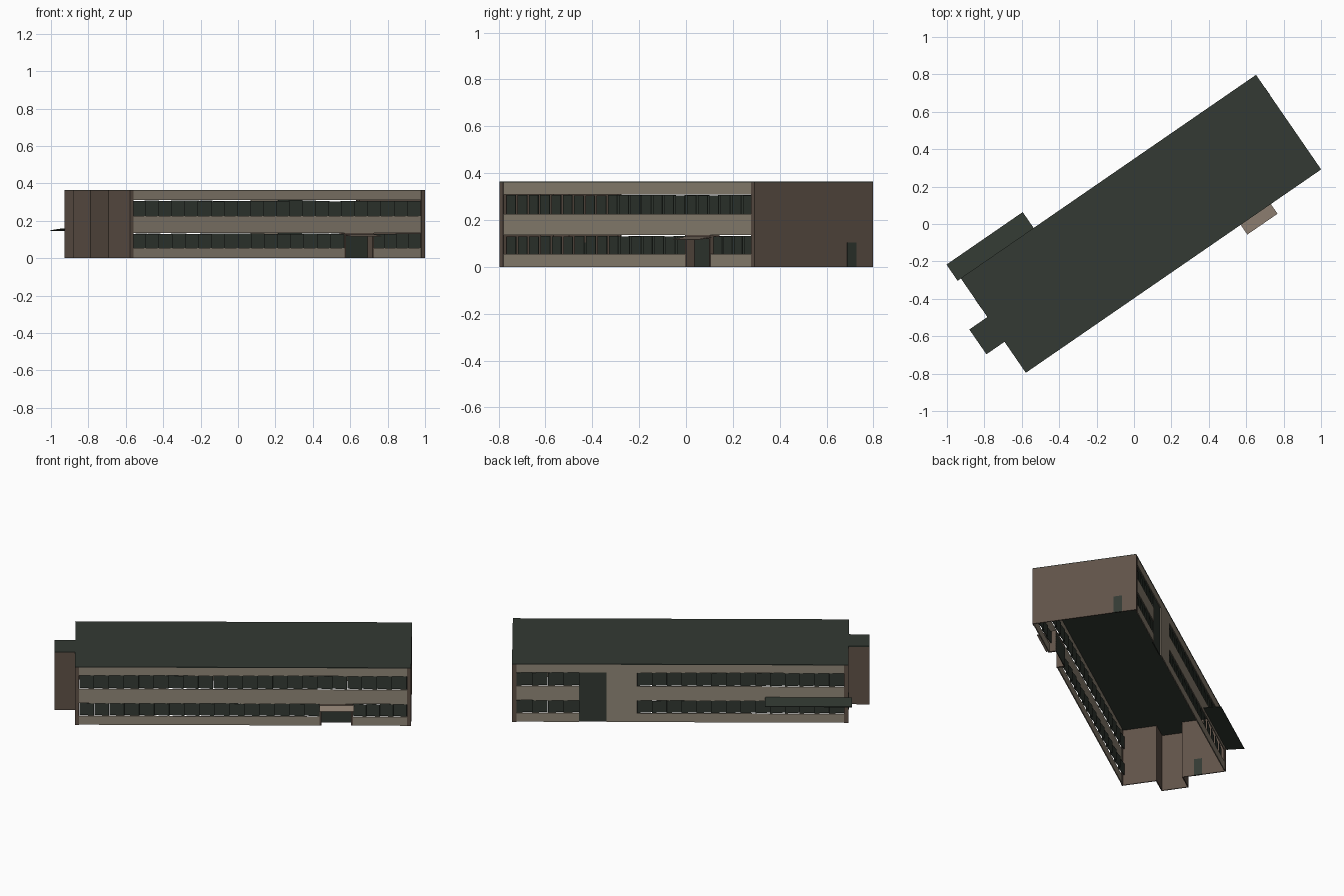
import bpy, bmesh, math, random
from mathutils import Matrix, Vector

random.seed(4)
cube = bpy.data.objects.get("Cube")
if cube:
    bpy.data.objects.remove(cube, do_unlink=True)


def material(name, rgb):
    m = bpy.data.materials.new(name)
    lin = [((c / 255 + 0.055) / 1.055) ** 2.4 for c in rgb]
    m.use_nodes = True
    m.diffuse_color = (*lin, 1)
    bsdf = m.node_tree.nodes["Principled BSDF"]
    bsdf.inputs["Base Color"].default_value = (*lin, 1)
    bsdf.inputs["Roughness"].default_value = 0.8
    return m


green = material("dark green", (51, 58, 51))
tan = material("tan wall", (147, 137, 121))
brown = material("brown wall", (96, 82, 72))
light = material("light tan", (150, 134, 120))

# The building is laid out along its own axes, then turned on the site
SITE = Matrix.Translation((0.037, 0.001, 0)) @ Matrix.Rotation(math.radians(34.55), 4, "Z")
L, W, H = 0.9585, 0.307, 0.365
PIER = 0.025
T = 0.006
FACE = W - 0.002
ROOF_Z = H - 0.004


def finish(name, bm, mat):
    bmesh.ops.recalc_face_normals(bm, faces=bm.faces)
    bm.transform(SITE)
    mesh = bpy.data.meshes.new(name)
    bm.to_mesh(mesh)
    bm.free()
    mesh.materials.append(mat)
    obj = bpy.data.objects.new(name, mesh)
    bpy.context.collection.objects.link(obj)


def add_box(bm, u, v, z, yaw=0):
    centre = Vector([(a + b) / 2 for a, b in (u, v, z)])
    size = [abs(b - a) for a, b in (u, v, z)]
    m = Matrix.Translation(centre) @ Matrix.Rotation(yaw, 4, "Z") @ Matrix.Diagonal((*size, 1))
    bmesh.ops.create_cube(bm, size=1, matrix=m)


def box(name, u, v, z, mat):
    bm = bmesh.new()
    add_box(bm, u, v, z)
    finish(name, bm, mat)


def plate(name, u, v_wall, v_out, z_wall, z_out, mat, thick=0.004):
    # Thin sloping canopy
    bm = bmesh.new()
    add_box(bm, u, (v_wall, v_out), (0, thick))
    for p in bm.verts:
        t = (p.co.y - v_wall) / (v_out - v_wall)
        p.co.z += z_wall + t * (z_out - z_wall)
    finish(name, bm, mat)


def window_row(name, u, side, z, pitch=0.085):
    # Row of slightly swung panes, with a thin open slot above them
    bm = bmesh.new()
    n = max(1, round((u[1] - u[0]) / pitch))
    step = (u[1] - u[0]) / n
    for i in range(n):
        a = u[0] + i * step
        v = side * (W - 0.014)
        add_box(bm, (a, a + step), (v - 0.0015, v + 0.0015),
                (z[0], z[1] - random.uniform(0.002, 0.006)), math.radians(7) * side)
    finish(name, bm, green)


# Roof and hollow shell, open underneath
TOWER = (-0.106, 0.055)
TOWER_END = -1.076
box("roof", (-L, L), (-W, W), (ROOF_Z, H), green)
box("left_end_wall", (L - T, L), (-W, W), (0, ROOF_Z), brown)
box("right_end_wall_front", (-L, -L + T), (-W, TOWER[0]), (0, ROOF_Z), brown)
box("right_end_wall_back", (-L, -L + T), (TOWER[1], W), (0, ROOF_Z), brown)
for end, s in (("right", -1), ("left", 1)):
    for side, t in (("front", -1), ("back", 1)):
        box(f"{side}_{end}_pier", (s * (L - PIER), s * (L - T)),
            (t * W, t * (W - T)), (0, ROOF_Z), brown)

# Hollow stair tower on the right end
box("tower_roof", (TOWER_END, -L), TOWER, (ROOF_Z, H), green)
box("tower_end_wall", (TOWER_END, TOWER_END + T), TOWER, (0, ROOF_Z), brown)
box("tower_front_wall", (TOWER_END + T, -L + T), (TOWER[0], TOWER[0] + T), (0, ROOF_Z), brown)
box("tower_back_wall", (TOWER_END + T, -L + T), (TOWER[1] - T, TOWER[1]), (0, ROOF_Z), brown)

# Storey heights
SILL, LOWER, UPPER = (0, 0.055), (0.055, 0.135), (0.225, 0.31)
MIDDLE, PARAPET = (0.135, 0.225), (0.31, ROOF_Z)
IN = L - PIER
DOOR = (0.436, 0.626)

# Front wall bands and windows
front = (-FACE, -FACE + T)
box("front_parapet", (-IN, IN), front, PARAPET, tan)
box("front_middle_band", (-IN, IN), front, MIDDLE, tan)
window_row("front_upper_windows", (-IN, IN), -1, UPPER)
for label, u in (("right", (-IN, DOOR[0])), ("left", (DOOR[1], IN))):
    box("front_sill_" + label, u, front, SILL, tan)
    window_row("front_lower_windows_" + label, u, -1, LOWER)

# Recessed front entrance
recess = (-W, -W + 0.048)
for label, u in (("right", DOOR[0]), ("left", DOOR[1] - 0.01)):
    box("entrance_jamb_" + label, (u, u + 0.01), recess, (0, 0.135), brown)
box("entrance_lintel", DOOR, recess, (0.12, 0.135), brown)
box("entrance_door", DOOR, (recess[1] - 0.004, recess[1]), (0, 0.12), green)
plate("entrance_canopy", (DOOR[0], DOOR[1] + 0.006), -FACE, -0.37, 0.124, 0.115, light)

# Back wall with stair glazing and a blank bay
back = (FACE - T, FACE)
BLANK, GLASS = (0.245, 0.42), (0.42, 0.576)
box("back_parapet", (-IN, IN), back, PARAPET, tan)
box("back_blank_bay", BLANK, back, (0, 0.31), tan)
box("back_stair_glazing", GLASS, (FACE - 0.012, FACE - 0.006), (0, 0.31), green)
for label, u in (("right", (-IN, BLANK[0])), ("left", (GLASS[1], IN))):
    box("back_sill_" + label, u, back, SILL, tan)
    box("back_middle_band_" + label, u, back, MIDDLE, tan)
    window_row("back_lower_windows_" + label, u, 1, LOWER)
    window_row("back_upper_windows_" + label, u, 1, UPPER)
plate("back_canopy", (-0.98, -0.485), FACE, 0.41, 0.155, 0.146, green)

# End doors, seen from both sides of the wall
box("left_end_door", (L - T - 0.002, L + 0.001), (0.174, 0.222), (0, 0.105), green)
box("right_end_door", (-L - 0.001, -L + T + 0.002), (0.12, 0.168), (0, 0.105), green)
